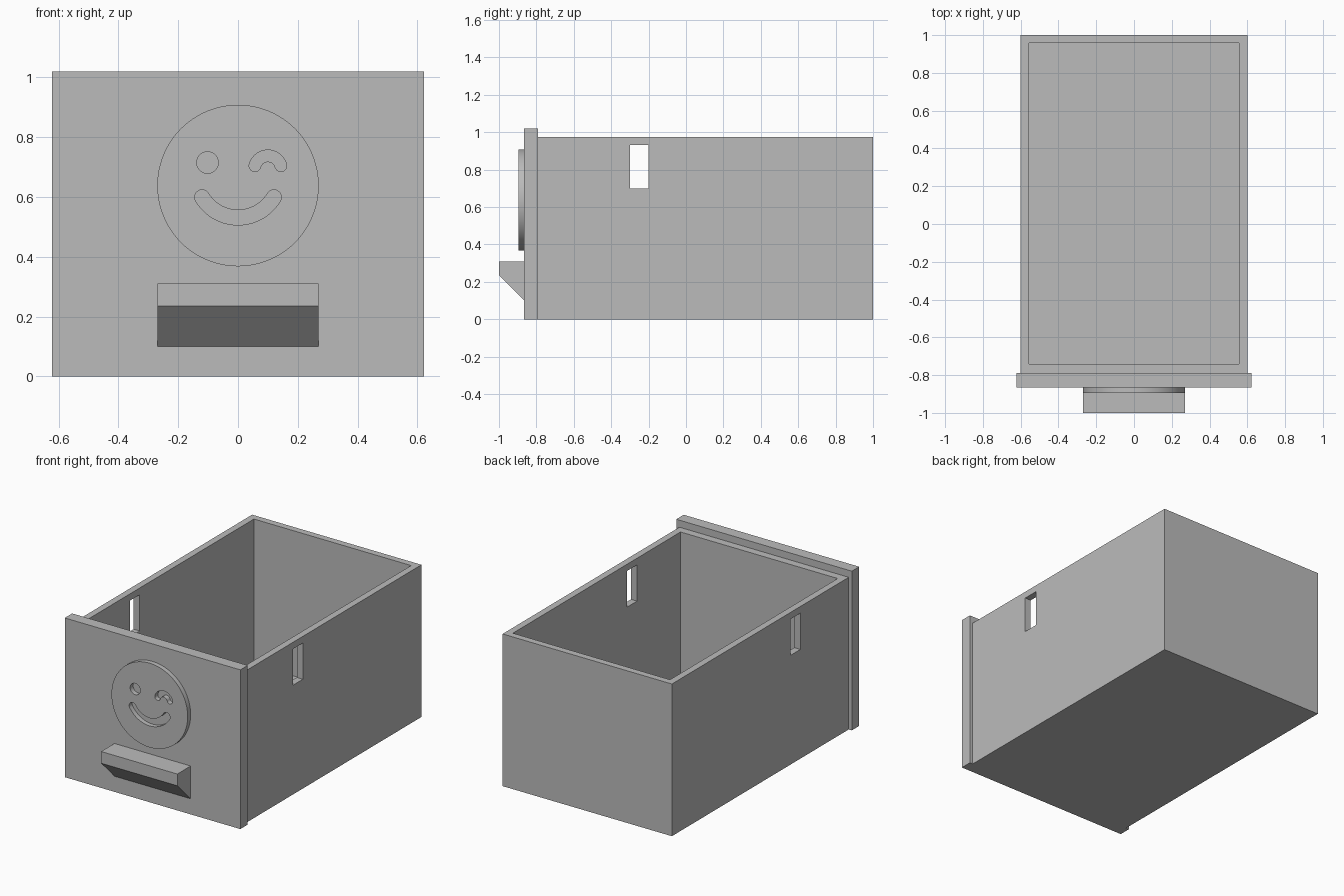
import bpy
import bmesh
from math import sin, cos, radians, pi

old = bpy.data.objects.get("Cube")
if old:
    bpy.data.objects.remove(old, do_unlink=True)

GREY = (0.5, 0.5, 0.5, 1)
grey = bpy.data.materials.new("plain grey")
grey.use_nodes = True
grey.diffuse_color = GREY
grey.node_tree.nodes["Principled BSDF"].inputs["Base Color"].default_value = GREY


def add_object(name, data):
    obj = bpy.data.objects.new(name, data)
    bpy.context.collection.objects.link(obj)
    if not data.materials:
        data.materials.append(grey)
    return obj


def prism(name, profile, x0, x1):
    """Extrude a (y, z) profile along x."""
    bm = bmesh.new()
    face = bm.faces.new([bm.verts.new((x0, y, z)) for y, z in profile])
    side = bmesh.ops.extrude_face_region(bm, geom=[face])["geom"]
    verts = [v for v in side if isinstance(v, bmesh.types.BMVert)]
    bmesh.ops.translate(bm, verts=verts, vec=(x1 - x0, 0, 0))
    bmesh.ops.recalc_face_normals(bm, faces=bm.faces)
    mesh = bpy.data.meshes.new(name)
    bm.to_mesh(mesh)
    bm.free()
    return add_object(name, mesh)


def box(name, half_x, y0, y1, z0, z1):
    return prism(name, [(y0, z0), (y1, z0), (y1, z1), (y0, z1)], -half_x, half_x)


def cut(target, cutter):
    mod = target.modifiers.new(cutter.name, "BOOLEAN")
    mod.operation = "DIFFERENCE"
    mod.solver = "EXACT"
    mod.object = cutter
    cutter.hide_render = True
    cutter.hide_set(True)
    cutter.display_type = "WIRE"


# Open drawer body with a slot through both side walls
BACK, FRONT, PANEL_FRONT = 1.0, -0.79, -0.865
body = box("drawer_body", 0.6, FRONT, BACK, 0, 0.975)
cut(body, box("cavity_cutter", 0.557, -0.74, 0.957, 0.045, 1.2))
cut(body, box("slot_cutter", 0.8, -0.3, -0.2, 0.7, 0.932))

# Front panel and wedge-shaped pull
box("front_panel", 0.622, PANEL_FRONT, FRONT, 0, 1.02)
prism("pull_handle", [(PANEL_FRONT, 0.1), (PANEL_FRONT, 0.31), (-1, 0.31), (-1, 0.235)],
      -0.27, 0.27)


# Outlines for the face badge
def arc(cx, cz, r, start, end, n):
    angles = [radians(start + (end - start) * i / n) for i in range(n + 1)]
    return [(cx + r * cos(a), cz + r * sin(a)) for a in angles]


def circle(cx, cz, r, n):
    return arc(cx, cz, r, 0, 360, n)[:-1]


def rounded_band(cx, cz, r, half, start, end):
    """Curved slot with round ends, following an arc of radius r."""
    def tip(angle, turn):
        a = radians(angle)
        return arc(cx + r * cos(a), cz + r * sin(a), half, turn, turn + 180, 12)[1:-1]
    return (arc(cx, cz, r + half, start, end, 32) + tip(end, end)
            + arc(cx, cz, r - half, end, start, 32) + tip(start, start + 180))


outlines = [
    circle(0, 0.638, 0.27, 96),                      # disc rim
    circle(-0.102, 0.715, 0.036, 40),                # open eye
    rounded_band(0.1, 0.6925, 0.045, 0.0195, 15, 165),    # winking eye
    rounded_band(0, 0.671, 0.14, 0.025, 211, 329),   # smile
]

# Raised disc with the face cut through it
DEPTH = 0.03
curve = bpy.data.curves.new("face_outline", "CURVE")
curve.dimensions = "2D"
curve.fill_mode = "BOTH"
curve.extrude = DEPTH / 2
for points in outlines:
    spline = curve.splines.new("POLY")
    spline.points.add(len(points) - 1)
    for p, (x, z) in zip(spline.points, points):
        p.co = (x, z, 0, 1)
    spline.use_cyclic_u = True

temp = add_object("face_outline", curve)
bpy.context.view_layer.update()
graph = bpy.context.evaluated_depsgraph_get()
mesh = bpy.data.meshes.new_from_object(temp.evaluated_get(graph))
bpy.data.objects.remove(temp, do_unlink=True)

bm = bmesh.new()
bm.from_mesh(mesh)
bmesh.ops.remove_doubles(bm, verts=bm.verts, dist=0.0001)
bmesh.ops.recalc_face_normals(bm, faces=bm.faces)
bm.to_mesh(mesh)
bm.free()

badge = add_object("face_badge", mesh)
badge.rotation_euler.x = pi / 2
badge.location.y = PANEL_FRONT - DEPTH / 2
bpy.ops.object.select_all(action="DESELECT")
badge.select_set(True)
bpy.context.view_layer.objects.active = badge
bpy.ops.object.shade_smooth_by_angle(angle=radians(30))
